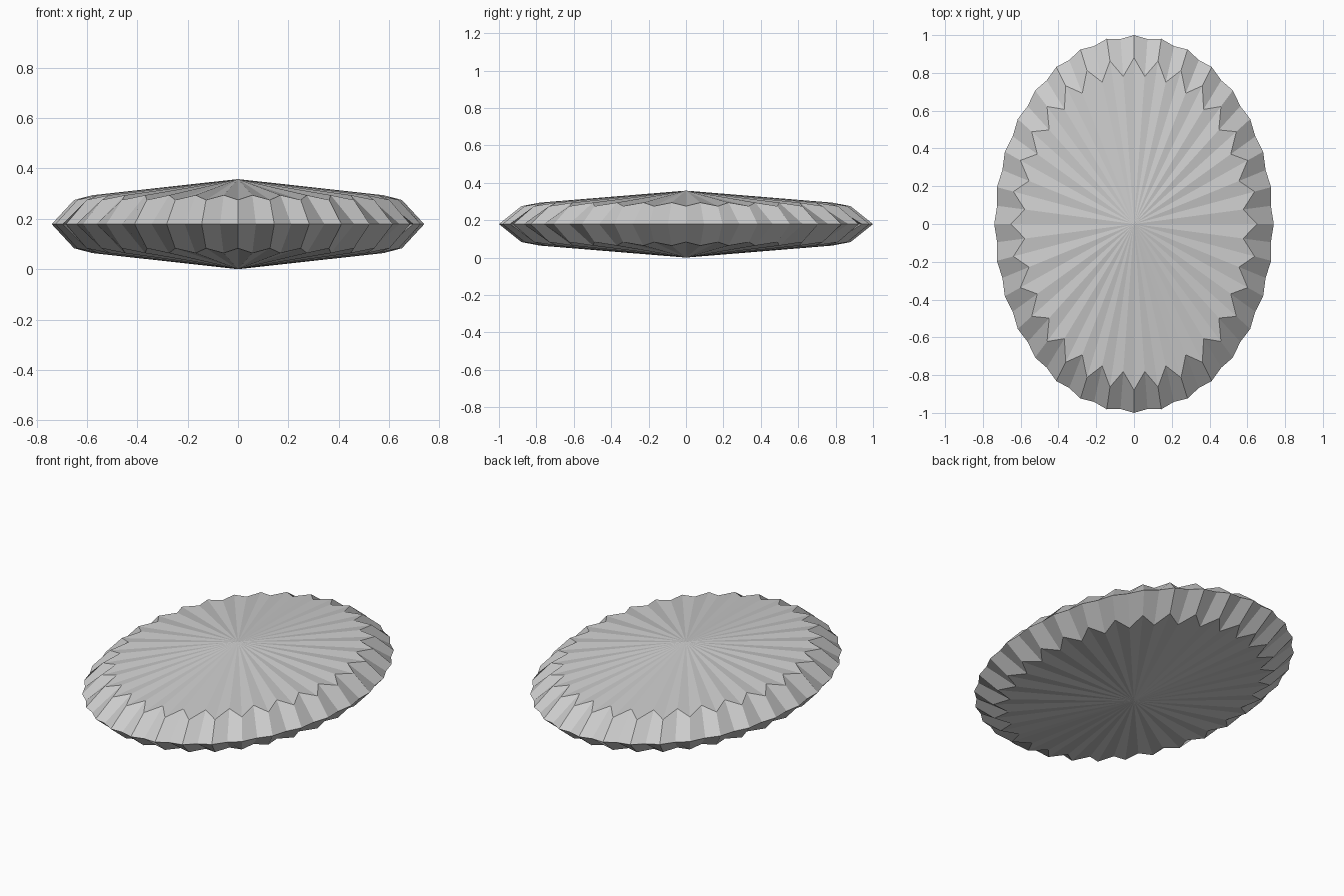
import bpy, bmesh, math

if "Cube" in bpy.data.objects:
    bpy.data.objects.remove(bpy.data.objects["Cube"])

RX, RY = 0.74, 1.0      # half widths of the oval
MID, HALF = 0.179, 0.179  # rim height and half thickness
N = 64                  # alternating ridges and valleys

bm = bmesh.new()


def ring(r_ridge, r_valley, z_ridge, z_valley):
    verts = []
    for i in range(N):
        a = 2 * math.pi * i / N
        r, z = (r_ridge, z_ridge) if i % 2 == 0 else (r_valley, z_valley)
        verts.append(bm.verts.new((RX * r * math.cos(a), RY * r * math.sin(a), MID + z)))
    return verts


# Fluted outer rim shared by both halves
rim = ring(1.0, 0.984, 0, 0)

# Upper and lower halves: fluted bevel, then a shallow cone
for s in (1, -1):
    inner = ring(0.88, 0.785, s * 0.096, s * 0.115)
    apex = bm.verts.new((0, 0, MID + s * HALF))
    for i in range(N):
        j = (i + 1) % N
        bm.faces.new((rim[i], rim[j], inner[j], inner[i]))
        bm.faces.new((inner[i], inner[j], apex))

bmesh.ops.recalc_face_normals(bm, faces=bm.faces)
mesh = bpy.data.meshes.new("fluted_disc")
bm.to_mesh(mesh)
bm.free()
disc = bpy.data.objects.new("fluted_disc", mesh)
bpy.context.collection.objects.link(disc)
